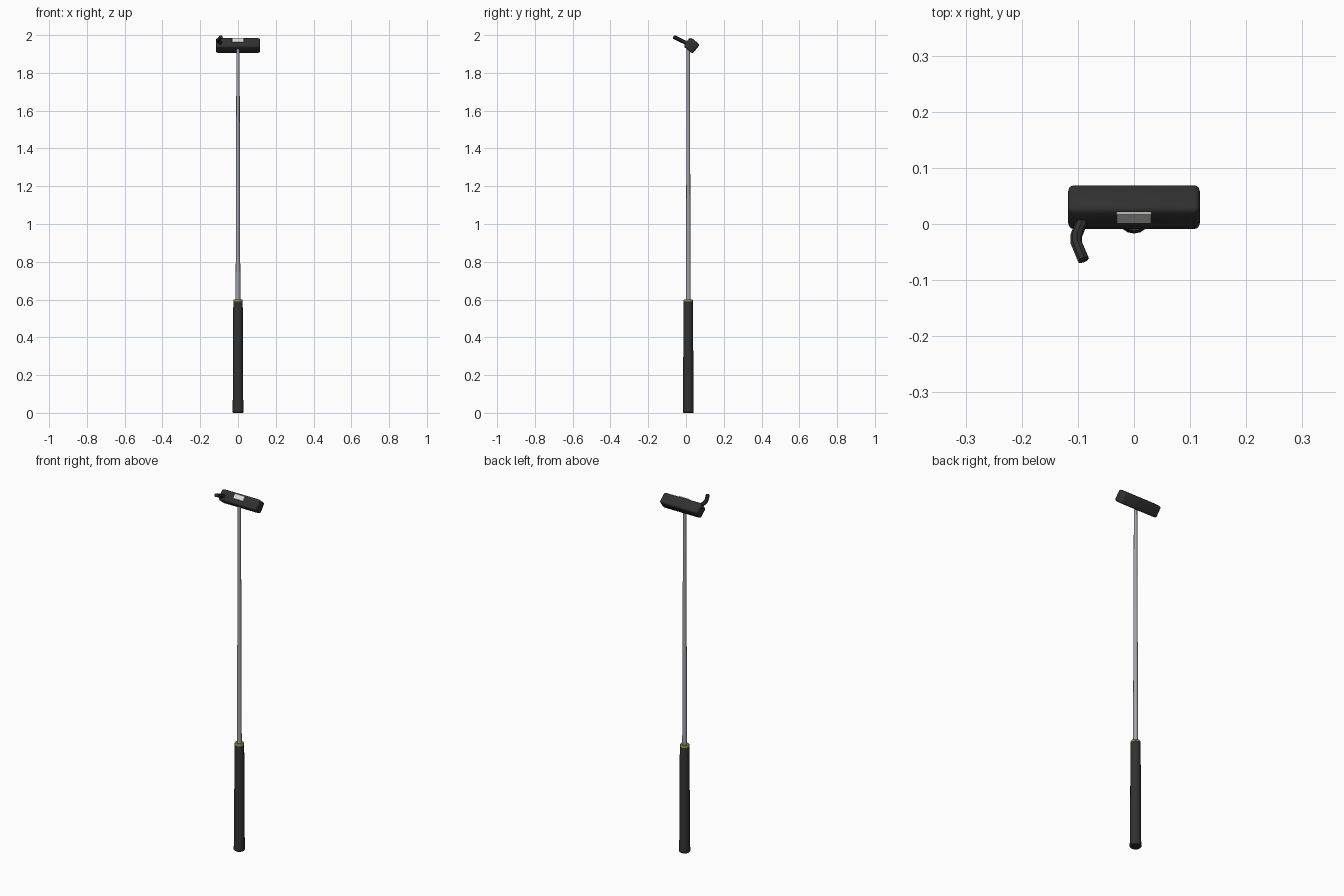
import bpy, math
from mathutils import Vector, Matrix

if "Cube" in bpy.data.objects:
    bpy.data.objects.remove(bpy.data.objects["Cube"])


def material(name, rgb):
    m = bpy.data.materials.new(name)
    m.diffuse_color = (*rgb, 1)
    m.use_nodes = True
    m.node_tree.nodes["Principled BSDF"].inputs["Base Color"].default_value = m.diffuse_color
    return m


BLACK = material("charcoal black", (0.03, 0.03, 0.03))
STEEL = material("steel grey", (0.36, 0.37, 0.40))
WHITE = material("off white", (0.72, 0.72, 0.70))
GREEN = material("olive green", (0.22, 0.30, 0.06))

AXIS_Y = 0.012                       # shaft line
HEAD = Vector((0, 0.03, 1.945))      # head centre
TILT = math.radians(-39)             # head leans back


def finish(ob, mat):
    ob.data.materials.append(mat)
    bpy.ops.object.select_all(action='DESELECT')
    ob.select_set(True)
    bpy.context.view_layer.objects.active = ob
    bpy.ops.object.shade_smooth_by_angle(angle=math.radians(35))
    return ob


def lathe(name, profile, mat, sides=16):
    """Closed turned part from (radius, z) points."""
    verts, faces = [], []
    for r, z in profile:
        for i in range(sides):
            a = 2 * math.pi * i / sides
            verts.append((r * math.cos(a), AXIS_Y + r * math.sin(a), z))
    for k in range(len(profile) - 1):
        for i in range(sides):
            j = (i + 1) % sides
            faces.append((k * sides + i, k * sides + j, (k + 1) * sides + j, (k + 1) * sides + i))
    faces.append(tuple(reversed(range(sides))))
    top = (len(profile) - 1) * sides
    faces.append(tuple(range(top, top + sides)))
    me = bpy.data.meshes.new(name)
    me.from_pydata(verts, [], faces)
    ob = bpy.data.objects.new(name, me)
    bpy.context.collection.objects.link(ob)
    return finish(ob, mat)


def tilted_box(name, offset, size, bevel, segments, mat):
    """Bevelled box placed in the tilted frame of the head."""
    bpy.ops.mesh.primitive_cube_add(size=1)
    ob = bpy.context.object
    ob.name = name
    ob.data.transform(Matrix.Diagonal((*size, 1)))
    rot = Matrix.Rotation(TILT, 4, 'X')
    ob.matrix_world = Matrix.Translation(HEAD + rot @ Vector(offset)) @ rot
    b = ob.modifiers.new("bevel", 'BEVEL')
    b.width, b.segments = bevel, segments
    bpy.context.view_layer.update()
    bpy.ops.object.modifier_apply(modifier="bevel")
    return finish(ob, mat)


# Grip with a slightly flared butt, and its coloured collar
lathe("grip", [(0.026, 0), (0.029, 0.004), (0.029, 0.02), (0.028, 0.03),
               (0.025, 0.585), (0.024, 0.59)], BLACK)
lathe("grip_collar", [(0.0245, 0.59), (0.0245, 0.597), (0.022, 0.601)], GREEN)

# Tapered shaft running into the head
lathe("shaft", [(0.0125, 0.595), (0.0085, 1.935)], STEEL)

# Tilted head and the pale plate on its front face
tilted_box("head", (0, 0, 0), (0.235, 0.062, 0.062), 0.011, 3, BLACK)
tilted_box("alignment_plate", (0, -0.031, 0.0095), (0.062, 0.008, 0.027), 0.001, 1, WHITE)

# Bent neck tube at the left end of the head
cu = bpy.data.curves.new("neck", 'CURVE')
cu.dimensions = '3D'
cu.bevel_depth = 0.0105
cu.bevel_resolution = 2
cu.use_fill_caps = True
path = [(-0.091, 0.012, 1.953), (-0.095, -0.001, 1.960), (-0.103, -0.021, 1.969),
        (-0.103, -0.033, 1.975), (-0.090, -0.064, 1.990)]
sp = cu.splines.new('POLY')
sp.points.add(len(path) - 1)
for p, co in zip(sp.points, path):
    p.co = (*co, 1)
neck = bpy.data.objects.new("neck", cu)
bpy.context.collection.objects.link(neck)
bpy.ops.object.select_all(action='DESELECT')
neck.select_set(True)
bpy.context.view_layer.objects.active = neck
bpy.ops.object.convert(target='MESH')
finish(bpy.context.object, BLACK)
